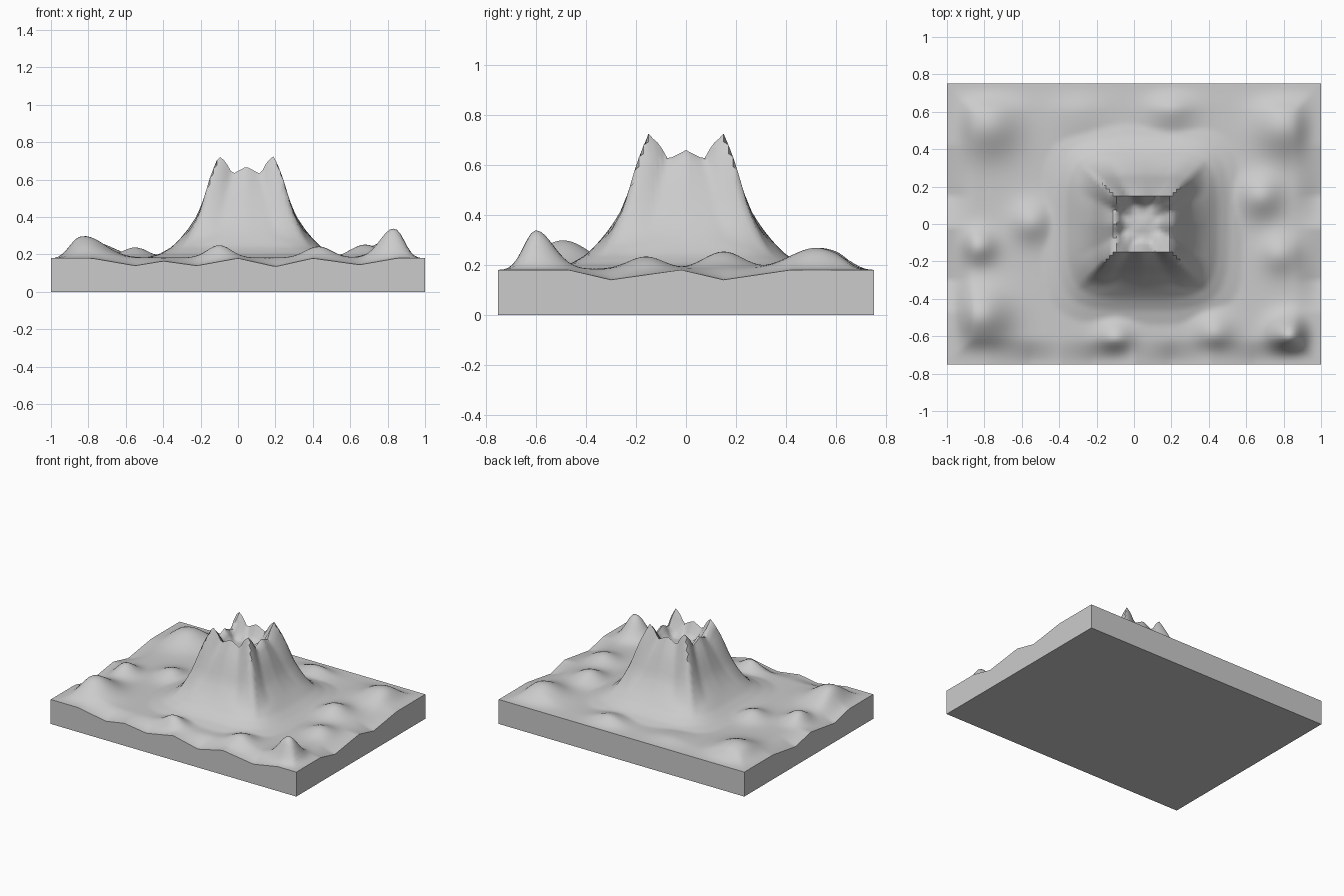
import bpy, bmesh, math

if "Cube" in bpy.data.objects:
    bpy.data.objects.remove(bpy.data.objects["Cube"])

NX, NY = 106, 80
CX = 0.045                       # mountain centre in x


def interp(pts, x):
    """Piecewise linear lookup."""
    if x <= pts[0][0]:
        return pts[0][1]
    for (a, p), (b, q) in zip(pts, pts[1:]):
        if x <= b:
            return p + (q - p) * (x - a) / (b - a)
    return pts[-1][1]


def smooth(t):
    t = max(0.0, min(1.0, t))
    return t * t * (3 - 2 * t)


# height along the border of the block
FRONT = [(-1, .18), (-.78, .18), (-.55, .14), (-.4, .165), (-.22, .14), (0, .18),
         (.2, .135), (.4, .18), (.65, .145), (.85, .18), (1, .18)]
SIDE = [(-.75, .18), (-.47, .18), (-.3, .14), (-.02, .18), (.15, .14), (.42, .18), (.75, .18)]
# mountain flank and crater, by distance from the centre
FLANK = [(0, .57), (.06, .56), (.1, .59), (.15, .70), (.2, .59), (.265, .42),
         (.31, .345), (.35, .29), (.40, .24), (.46, .205), (.55, .18)]
# crown of the crater rim, from the middle of a side to its corner
RIM = [(0, .67), (.075, .63), (.11, .695), (.15, .73)]
# foothills: x, y, added height, radius
HILLS = [(.83, -.60, .155, .10), (-.82, -.49, .115, .15), (-.78, .53, .085, .16),
         (.80, .52, .085, .15), (-.83, -.12, .07, .09), (-.55, .01, .055, .10),
         (.68, .15, .07, .11), (.78, -.16, .05, .10), (-.10, -.62, .07, .09),
         (.43, -.58, .06, .10), (.20, .63, .05, .12), (-.3, .60, .02, .15)]


def height(x, y):
    # rolling ground blended into the border
    ground = .183 + sum(h * math.exp(-((x - a) ** 2 + (y - b) ** 2) / (r * r))
                        for a, b, h, r in HILLS)
    dx, dy = 1 - abs(x), .75 - abs(y)
    if dx < dy:
        edge = interp(SIDE, y)
    else:
        edge = interp(FRONT, x) if y < 0 else .18
    w = smooth(min(dx, dy) / .15)
    z = edge * (1 - w) + ground * w
    # square mountain with eight rim spikes
    u, v = abs(x - CX), abs(y)
    m = max(u, v)
    if m < .55:
        p4 = (u ** 4 + v ** 4) ** .25
        k = smooth((m - .15) / .2)
        d = m + (p4 - m) * k
        t = .15 * min(u, v) / max(m, 1e-6)
        fade = max(0, 1 - (m - .15) / .2) if m > .15 else max(0, (m - .06) / .09)
        mount = interp(FLANK, d) + (interp(RIM, t) - .70) * fade
        s = smooth((d - .3) / .25)
        z = max(mount, mount * (1 - s) + z * s)
    return z


# terrain top
bm = bmesh.new()
bmesh.ops.create_grid(bm, x_segments=NX, y_segments=NY, size=1)
for vert in bm.verts:
    vert.co.y *= .75
    vert.co.z = height(vert.co.x, vert.co.y)
for f in bm.faces:
    f.smooth = True

# straight walls and flat underside
border = [e for e in bm.edges if e.is_boundary]
ext = bmesh.ops.extrude_edge_only(bm, edges=border)["geom"]
for g in ext:
    if isinstance(g, bmesh.types.BMVert):
        g.co.z = 0
bmesh.ops.contextual_create(bm, geom=[g for g in ext if isinstance(g, bmesh.types.BMEdge)])
bmesh.ops.recalc_face_normals(bm, faces=bm.faces)

mesh = bpy.data.meshes.new("volcano_terrain")
bm.to_mesh(mesh)
bm.free()
obj = bpy.data.objects.new("volcano_terrain", mesh)
bpy.context.collection.objects.link(obj)
bpy.context.view_layer.objects.active = obj
obj.select_set(True)
bpy.ops.object.shade_smooth_by_angle(angle=math.radians(50))
